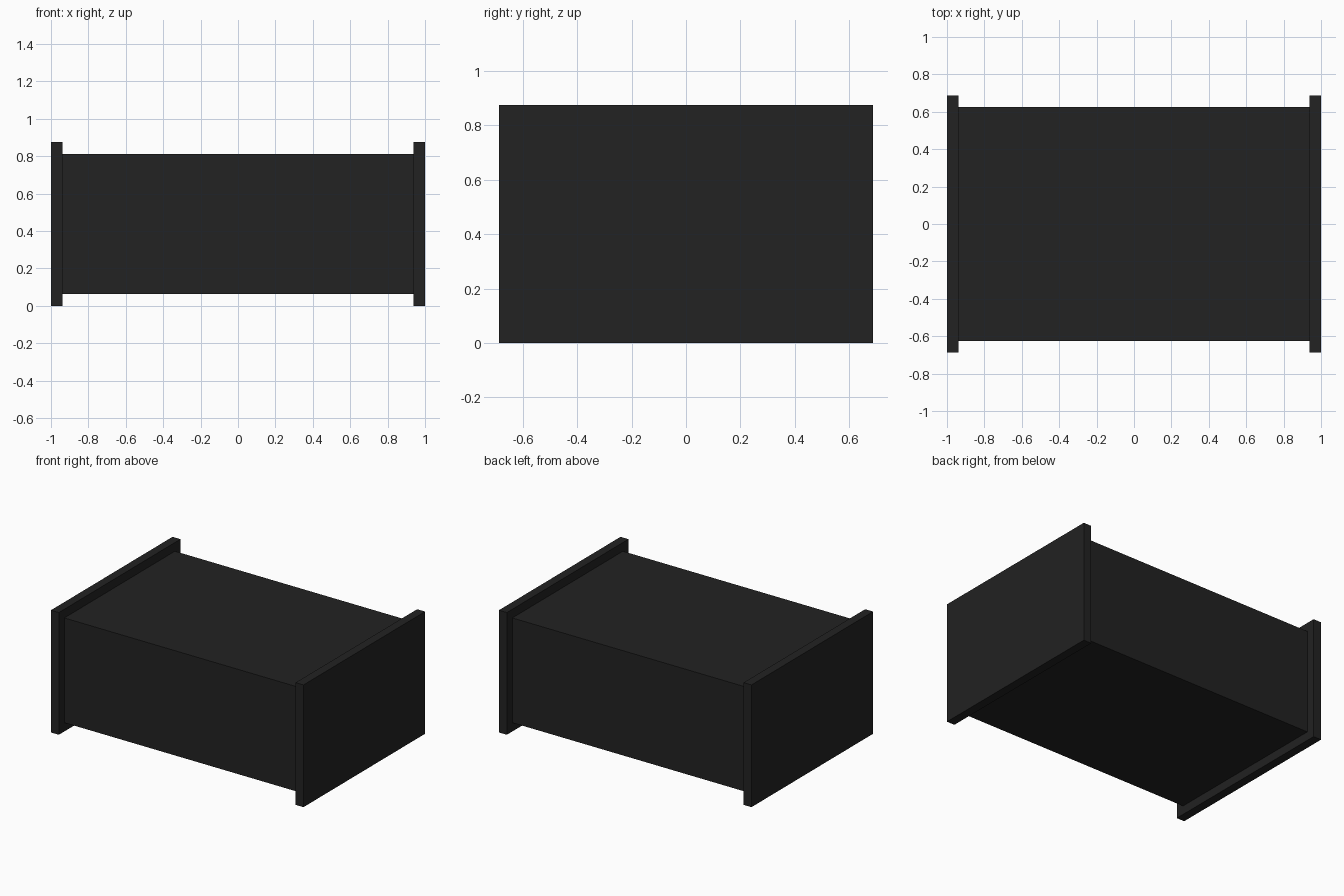
import bpy

if "Cube" in bpy.data.objects:
    bpy.data.objects.remove(bpy.data.objects["Cube"])

black = bpy.data.materials.new("matte black")
black.diffuse_color = (0.016, 0.016, 0.016, 1)
black.use_nodes = True
black.node_tree.nodes["Principled BSDF"].inputs["Base Color"].default_value = black.diffuse_color


def box(name, center, size):
    bpy.ops.mesh.primitive_cube_add(size=1, location=center)
    ob = bpy.context.object
    ob.name = name
    ob.scale = size
    bpy.ops.object.transform_apply(location=False, rotation=False, scale=True)
    ob.data.materials.append(black)
    return ob


# Main body between the two end plates
box("body", (0, 0, 0.4375), (1.875, 1.25, 0.75))

# Larger end plates that carry the body clear of the ground
for side, name in ((-1, "left_end_plate"), (1, "right_end_plate")):
    box(name, (side * 0.96875, 0, 0.4375), (0.0625, 1.375, 0.875))
